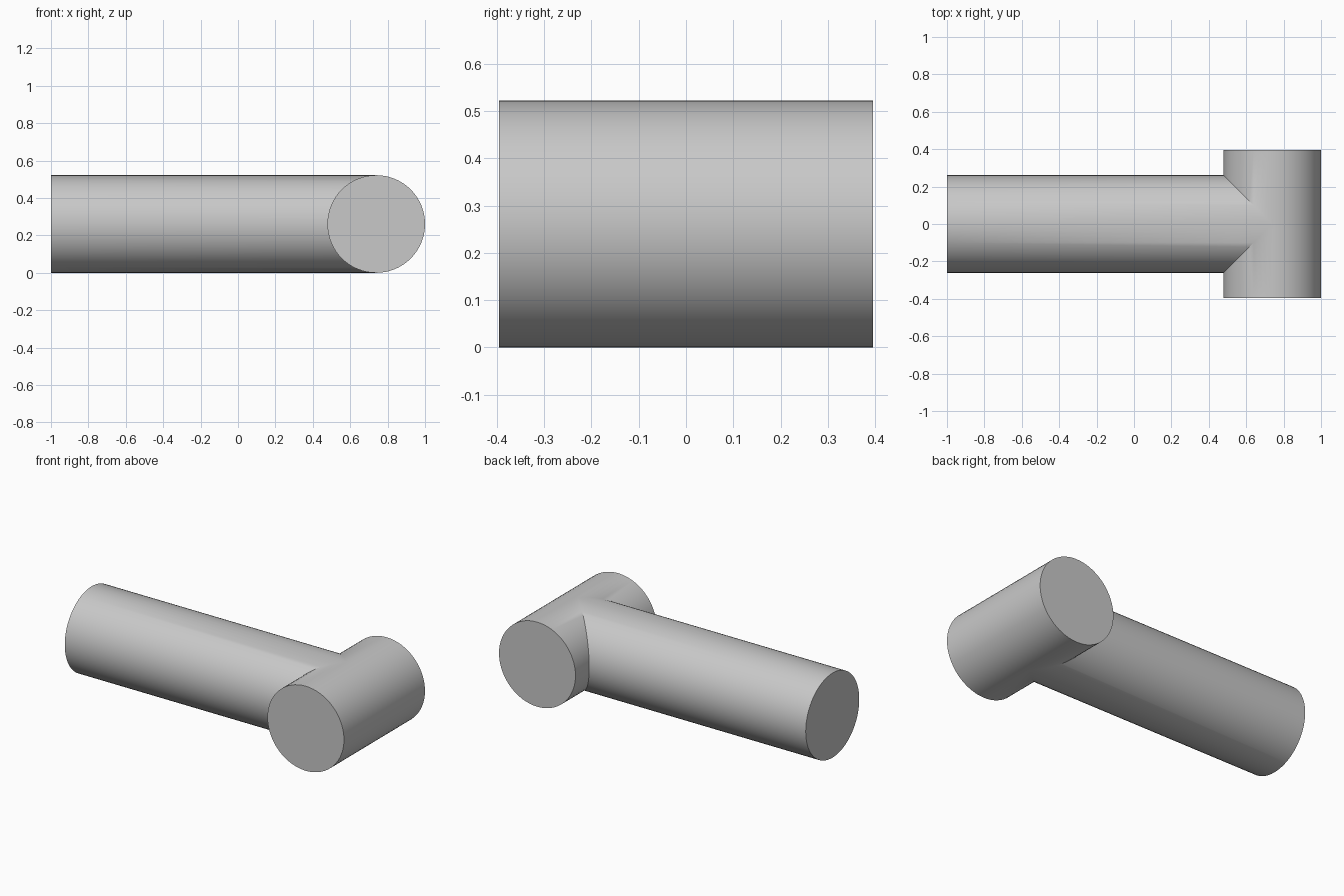
import bpy, bmesh, math

cube = bpy.data.objects.get("Cube")
if cube:
    bpy.data.objects.remove(cube, do_unlink=True)

RADIUS = 0.261
JOINT_X = 1 - RADIUS
HALF_CROSS = 0.395
SEGMENTS = 64

grey = bpy.data.materials.new("light_grey")
grey.use_nodes = True
colour = (0.58, 0.58, 0.58, 1)
grey.diffuse_color = colour
grey.node_tree.nodes["Principled BSDF"].inputs["Base Color"].default_value = colour

bm = bmesh.new()


def add_arm(end_point, seam_point):
    """Capped pipe arm running from its flat end to the mitred seam."""
    rings = []
    for point in (end_point, seam_point):
        ring = []
        for i in range(SEGMENTS):
            a = math.tau * i / SEGMENTS
            ring.append(bm.verts.new(point(RADIUS * math.cos(a), RADIUS + RADIUS * math.sin(a))))
        rings.append(ring)
    end, seam = rings
    for i in range(SEGMENTS):
        j = (i + 1) % SEGMENTS
        bm.faces.new((end[i], end[j], seam[j], seam[i]))
    bm.faces.new(end)


# Long pipe, ending in a saddle where it meets the cross pipe
add_arm(lambda u, z: (-1, u, z),
        lambda u, z: (JOINT_X - abs(u), u, z))

# Two halves of the cross pipe, notched on the side of the long pipe
for side in (-1, 1):
    add_arm(lambda u, z: (JOINT_X + u, side * HALF_CROSS, z),
            lambda u, z: (JOINT_X + u, side * max(0, -u), z))

# Weld the seams into one closed body
bmesh.ops.remove_doubles(bm, verts=bm.verts, dist=0.0001)
bmesh.ops.recalc_face_normals(bm, faces=bm.faces)

mesh = bpy.data.meshes.new("tee_pipe")
bm.to_mesh(mesh)
bm.free()
mesh.materials.append(grey)
tee = bpy.data.objects.new("tee_pipe", mesh)
bpy.context.collection.objects.link(tee)

bpy.ops.object.select_all(action='DESELECT')
tee.select_set(True)
bpy.context.view_layer.objects.active = tee
bpy.ops.object.shade_smooth_by_angle(angle=math.radians(30))
